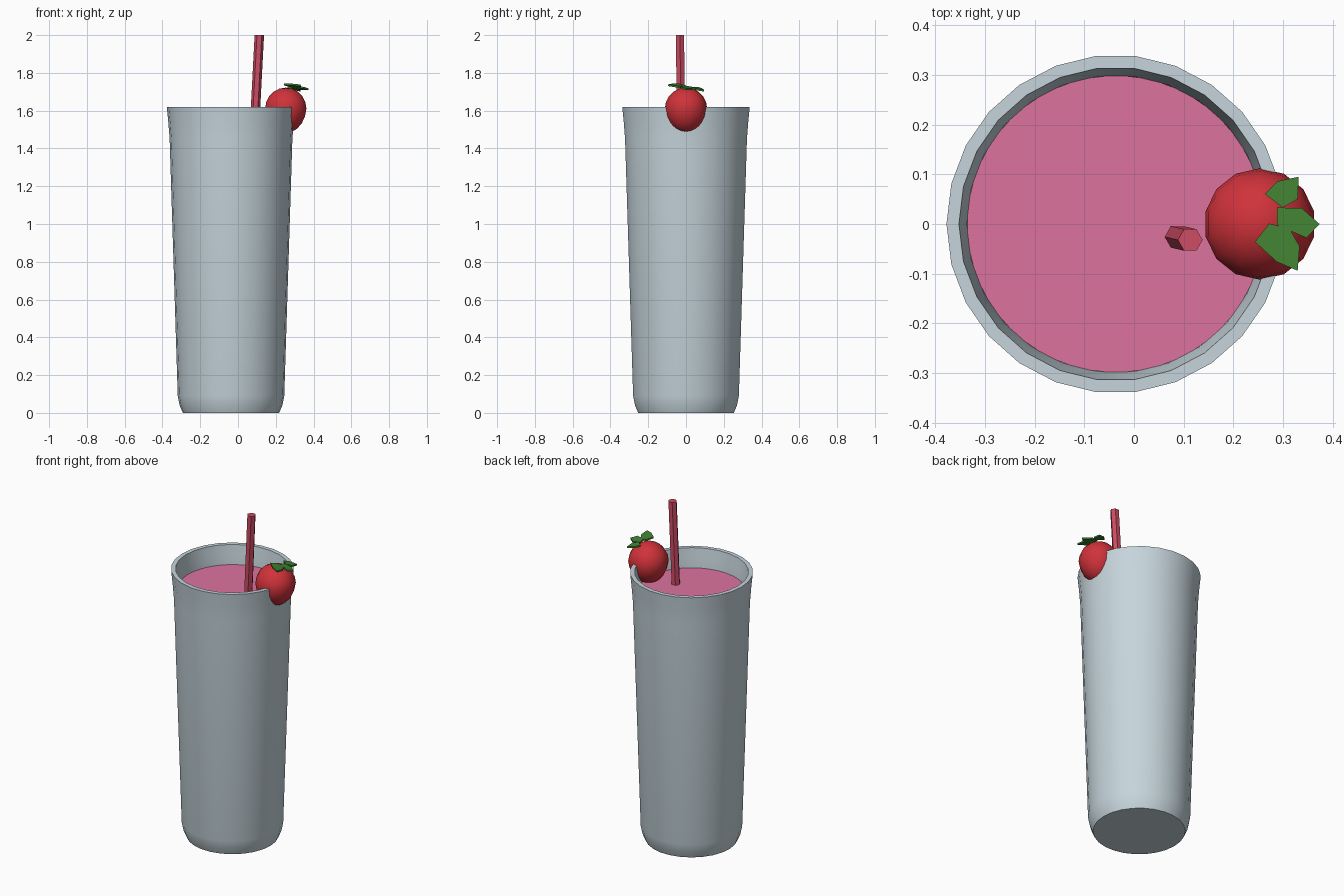
import bpy, bmesh, math
from mathutils import Vector

if "Cube" in bpy.data.objects:
    bpy.data.objects.remove(bpy.data.objects["Cube"])


def srgb(r, g, b):
    return tuple((c / 255 / 12.92 if c < 10 else ((c / 255 + 0.055) / 1.055) ** 2.4)
                 for c in (r, g, b)) + (1.0,)


def material(name, r, g, b):
    m = bpy.data.materials.new(name)
    m.diffuse_color = srgb(r, g, b)
    m.use_nodes = True
    m.node_tree.nodes["Principled BSDF"].inputs["Base Color"].default_value = m.diffuse_color
    return m


GLASS = material("pale glass", 198, 213, 220)
DRINK = material("pink drink", 220, 116, 158)
STRAW = material("rose straw", 205, 76, 100)
BERRY = material("berry red", 208, 50, 58)
LEAF = material("leaf green", 66, 130, 50)


def finish(bm, name, mat, smooth=None):
    bmesh.ops.recalc_face_normals(bm, faces=bm.faces)
    me = bpy.data.meshes.new(name)
    bm.to_mesh(me)
    bm.free()
    me.materials.append(mat)
    ob = bpy.data.objects.new(name, me)
    bpy.context.collection.objects.link(ob)
    if smooth:
        bpy.ops.object.select_all(action='DESELECT')
        ob.select_set(True)
        bpy.context.view_layer.objects.active = ob
        bpy.ops.object.shade_smooth_by_angle(angle=math.radians(smooth))
    return ob


def lathe(profile, sides, center, caps=True):
    """Rings of (radius, z) joined around a vertical axis, ends capped."""
    bm = bmesh.new()
    rings = [[bm.verts.new((center[0] + r * math.cos(2 * math.pi * i / sides),
                            center[1] + r * math.sin(2 * math.pi * i / sides), z))
              for i in range(sides)] for r, z in profile]
    for a, b in zip(rings, rings[1:]):
        for i in range(sides):
            j = (i + 1) % sides
            bm.faces.new((a[i], a[j], b[j], b[i]))
    if caps:
        bm.faces.new(rings[0])
        bm.faces.new(rings[-1])
    return bm


CENTER = (-0.037, 0.0)

# Glass: outer wall, rim, inner wall and floor
finish(lathe([(0.255, 0), (0.272, 0.04), (0.282, 0.09), (0.325, 1.45), (0.332, 1.54), (0.340, 1.62),
              (0.315, 1.62), (0.307, 1.56), (0.299, 1.50), (0.255, 0.09), (0.235, 0.05)],
             26, CENTER), "glass", GLASS, 35)

# Drink surface
bm = bmesh.new()
bmesh.ops.create_circle(bm, cap_ends=True, segments=26, radius=0.300)
bmesh.ops.translate(bm, verts=bm.verts, vec=(CENTER[0], 0, 1.505))
finish(bm, "drink", DRINK)

# Leaning six-sided straw, ends cut level
bm = lathe([(0.025, 1.40), (0.025, 2.0)], 6, (0, 0))
for v in bm.verts:
    t = (v.co.z - 1.505) / 0.495
    v.co.x += 0.087 + 0.026 * t
    v.co.y += -0.026 - 0.006 * t
finish(bm, "straw", STRAW)

# Berry on the rim, tapering towards its lower tip
bm = bmesh.new()
bmesh.ops.create_uvsphere(bm, u_segments=14, v_segments=10, radius=1)
for v in bm.verts:
    x, y, z = v.co
    taper = 1 + 0.06 * min(z, 0)
    v.co = Vector((0.253 + 0.112 * x * taper, 0.112 * y * taper,
                   1.61 + z * (0.112 if z > 0 else 0.129)))
finish(bm, "berry", BERRY, 60)

# Leaves: small plates lying on a tilted plane over the berry
outlines = [
    [(.299, .033), (.329, .050), (.331, .095), (.289, .086), (.263, .060)],
    [(.287, -.002), (.287, .033), (.337, .032), (.373, .000), (.347, -.028)],
    [(.272, .001), (.313, -.010), (.333, -.045), (.329, -.094), (.287, -.076), (.243, -.036)],
]
bm = bmesh.new()
for pts in outlines:
    low, top = [[bm.verts.new((x, y, 1.722 + h - 0.16 * (x - 0.29) - 0.15 * y))
                 for x, y in pts] for h in (0, 0.009)]
    bm.faces.new(low)
    bm.faces.new(top)
    for i in range(len(pts)):
        j = (i + 1) % len(pts)
        bm.faces.new((low[i], low[j], top[j], top[i]))
finish(bm, "berry_leaves", LEAF)
